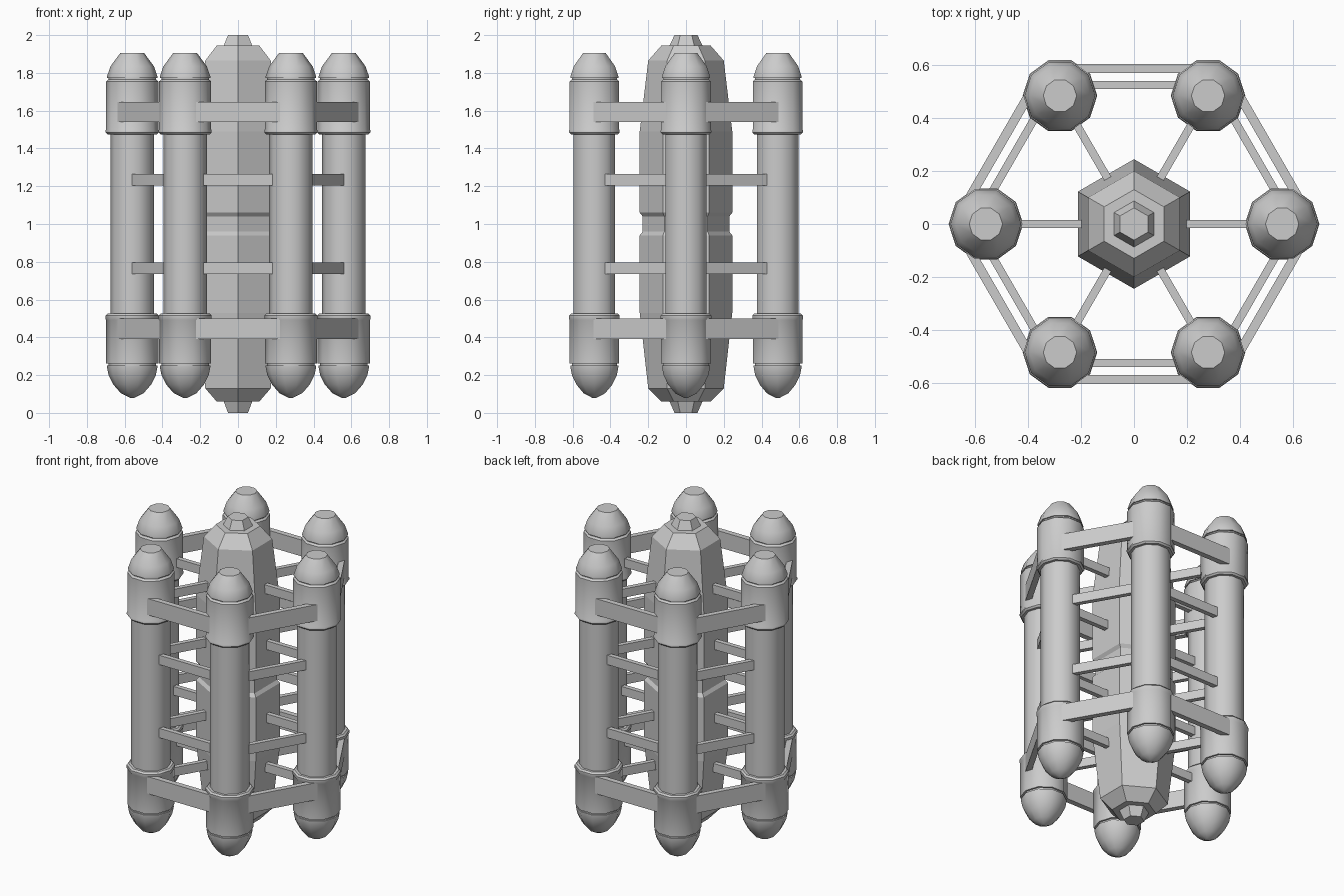
import bpy, bmesh, math
from mathutils import Vector

if "Cube" in bpy.data.objects:
    bpy.data.objects.remove(bpy.data.objects["Cube"])

grey = bpy.data.materials.new("hull grey")
grey.diffuse_color = (0.6, 0.6, 0.6, 1)
grey.use_nodes = True
grey.node_tree.nodes["Principled BSDF"].inputs["Base Color"].default_value = grey.diffuse_color


def finish(name, bm):
    bmesh.ops.recalc_face_normals(bm, faces=bm.faces)
    me = bpy.data.meshes.new(name)
    bm.to_mesh(me)
    bm.free()
    me.materials.append(grey)
    ob = bpy.data.objects.new(name, me)
    bpy.context.collection.objects.link(ob)
    return ob


def lathe(name, profile, sides, turn, centre=(0, 0), smooth=False):
    """Stack rings of (radius, z) into a closed faceted solid."""
    bm = bmesh.new()
    rings = []
    for r, z in profile:
        rings.append([bm.verts.new((centre[0] + r * math.cos(turn + math.tau * i / sides),
                                    centre[1] + r * math.sin(turn + math.tau * i / sides), z))
                      for i in range(sides)])
    for a, b in zip(rings, rings[1:]):
        for i in range(sides):
            j = (i + 1) % sides
            bm.faces.new((a[i], a[j], b[j], b[i]))
    bm.faces.new(rings[0][::-1])
    bm.faces.new(rings[-1])
    ob = finish(name, bm)
    if smooth:
        bpy.context.view_layer.objects.active = ob
        ob.select_set(True)
        bpy.ops.object.shade_smooth_by_angle(angle=math.radians(40))
        ob.select_set(False)


def beam(name, p, q, z0, z1, thick):
    """Straight bar between two plan points."""
    p, q = Vector(p), Vector(q)
    d = (q - p).normalized()
    n = Vector((-d.y, d.x)) * thick / 2
    bm = bmesh.new()
    lo, hi = ([bm.verts.new((c.x, c.y, z)) for c in (p - n, q - n, q + n, p + n)]
              for z in (z0, z1))
    bm.faces.new(lo[::-1])
    bm.faces.new(hi)
    for i in range(4):
        j = (i + 1) % 4
        bm.faces.new((lo[i], lo[j], hi[j], hi[i]))
    finish(name, bm)


# Hexagonal core with a waist groove and stepped noses
lathe("core", [(0.061, 0), (0.087, 0.06), (0.13, 0.06), (0.2, 0.13), (0.245, 0.53),
               (0.245, 0.94), (0.229, 0.96), (0.229, 1.04), (0.245, 1.06), (0.245, 1.49),
               (0.2, 1.865), (0.13, 1.945), (0.087, 1.945), (0.061, 2.0)], 6, math.pi / 2)

# Tank: dome, neck, collar, tube, collar, neck, capped dome
tank = [(0.012, 0.08), (0.06, 0.104), (0.1, 0.15), (0.125, 0.2), (0.134, 0.245), (0.134, 0.25),
        (0.126, 0.25), (0.126, 0.262), (0.138, 0.262), (0.138, 0.49), (0.141, 0.495),
        (0.141, 0.515), (0.131, 0.525), (0.115, 0.525), (0.115, 1.475), (0.131, 1.475),
        (0.141, 1.485), (0.141, 1.495), (0.138, 1.5), (0.138, 1.755), (0.126, 1.765),
        (0.126, 1.772), (0.134, 1.772), (0.134, 1.78), (0.115, 1.835), (0.063, 1.905)]

RADIUS = 0.56
# Wide outer beams at the collars, slim inner beams at the tubes
wide = [(0.39, 0.5), (1.54, 1.645)]
slim = [(0.735, 0.795), (1.205, 1.265)]


def hub(k):
    a = math.radians(60 * k)
    return Vector((math.cos(a), math.sin(a))) * RADIUS


for k in range(6):
    a, b = hub(k), hub(k + 1)
    out = (a + b).normalized()
    lathe(f"tank_{k}", tank, 10, 0, a, smooth=True)
    for levels, offset, thick in ((wide, 0.103, 0.035), (slim, 0.04, 0.03)):
        for z0, z1 in levels:
            beam("ring_beam", a + out * offset, b + out * offset, z0, z1, thick)
            # Spoke from the core to the tank
            mid = (z0 + z1) / 2
            beam("spoke", a * (0.18 / RADIUS), a * 0.9, mid - 0.028, mid + 0.028, 0.03)
